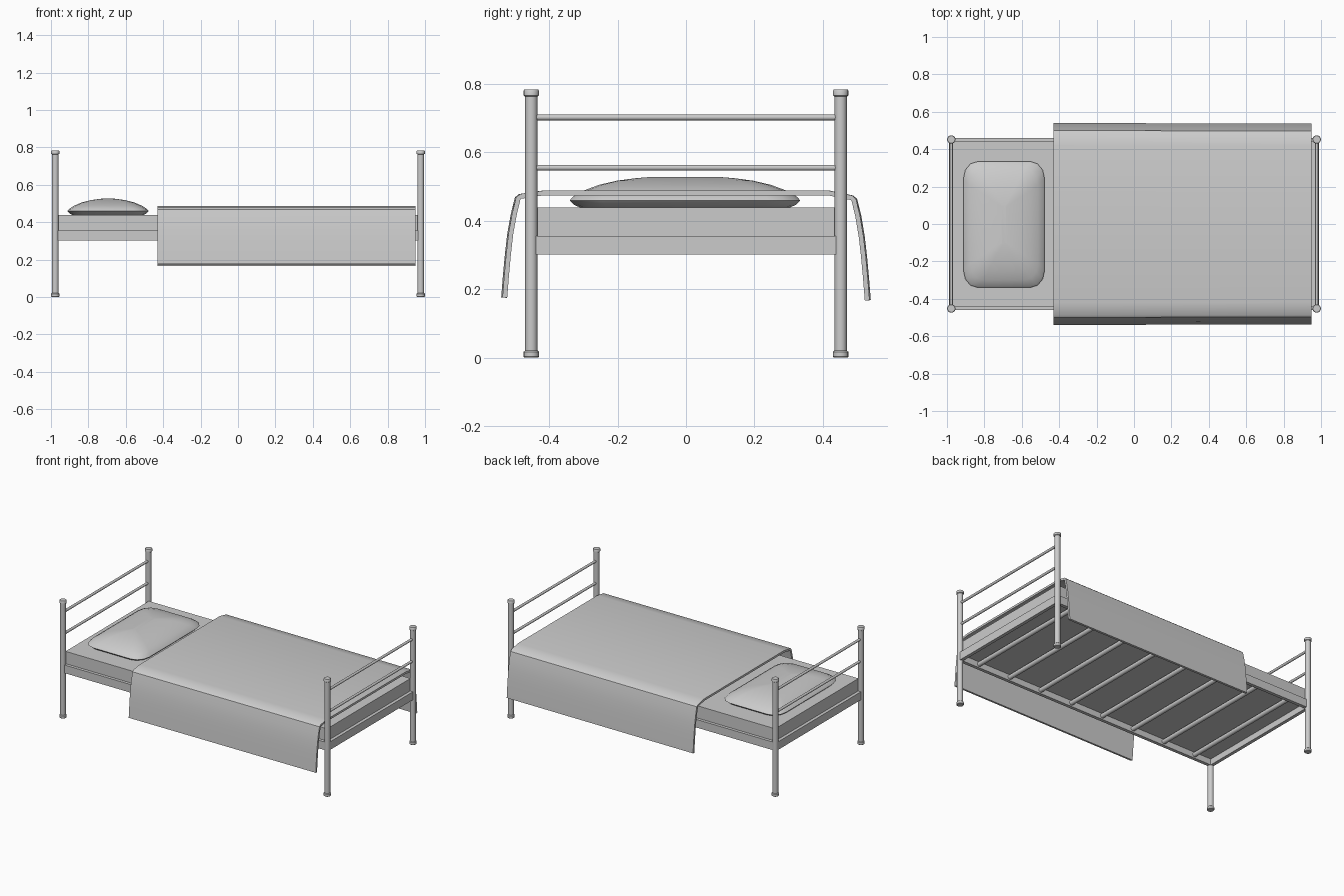
import bpy, bmesh, math
from mathutils import Vector

if "Cube" in bpy.data.objects:
    bpy.data.objects.remove(bpy.data.objects["Cube"])

PX, PY = 0.977, 0.452          # post centres


def finish(name, bm, smooth=True):
    bmesh.ops.recalc_face_normals(bm, faces=bm.faces)
    me = bpy.data.meshes.new(name)
    bm.to_mesh(me)
    bm.free()
    ob = bpy.data.objects.new(name, me)
    bpy.context.collection.objects.link(ob)
    if smooth:
        bpy.ops.object.select_all(action='DESELECT')
        ob.select_set(True)
        bpy.context.view_layer.objects.active = ob
        bpy.ops.object.shade_smooth_by_angle(angle=math.radians(35))
    return ob


def box(name, lo, hi):
    bm = bmesh.new()
    bmesh.ops.create_cube(bm, size=1)
    lo, hi = Vector(lo), Vector(hi)
    for v in bm.verts:
        v.co = (lo + hi) / 2 + v.co * (hi - lo)
    return finish(name, bm, False)


def loft(name, rings):
    """Skin closed rings of points and cap both ends."""
    bm = bmesh.new()
    loops = [[bm.verts.new(p) for p in r] for r in rings]
    n = len(loops[0])
    for a, b in zip(loops, loops[1:]):
        for i in range(n):
            j = (i + 1) % n
            bm.faces.new((a[i], a[j], b[j], b[i]))
    bm.faces.new(loops[0])
    bm.faces.new(loops[-1])
    return finish(name, bm)


def post(name, x, y):
    prof = [(0.020, 0), (0.0225, 0.003), (0.0225, 0.017), (0.018, 0.021),
            (0.018, 0.763), (0.0225, 0.766), (0.0225, 0.780), (0.020, 0.784)]
    loft(name, [[(x + r * math.cos(k * math.tau / 16),
                  y + r * math.sin(k * math.tau / 16), z) for k in range(16)]
                for r, z in prof])


def crossbar(name, x, z, r, half):
    loft(name, [[(x + r * math.cos(k * math.tau / 12), y,
                  z + r * math.sin(k * math.tau / 12)) for k in range(12)]
                for y in (-half, half)])


# Posts, end bars and end rails
for end, sx in (("head", -1), ("foot", 1)):
    for side, sy in (("front", -1), ("back", 1)):
        post(f"{end}_{side}_post", sx * PX, sy * PY)
    for label, z in (("lower", 0.555), ("upper", 0.702)):
        crossbar(f"{end}_{label}_bar", sx * PX, z, 0.0085, PY)
    xs = sorted((sx * 0.988, sx * 0.966))
    box(f"{end}_rail", (xs[0], -PY, 0.302), (xs[1], PY, 0.356))

# Side rails
for side, sy in (("front", -1), ("back", 1)):
    ys = sorted((sy * 0.460, sy * 0.438))
    box(f"{side}_side_rail", (-PX, ys[0], 0.302), (PX, ys[1], 0.356))

# Slat tubes
for i in range(8):
    crossbar(f"slat_{i + 1}", -0.84 + i * 0.24, 0.325, 0.015, 0.445)

# Mattress
box("mattress", (-0.967, -0.44, 0.342), (0.967, 0.44, 0.438))

# Pillow: stacked rounded-rectangle rings
def pillow_ring(inset, z):
    hx, hy = 0.217 - inset, 0.337 - inset * 1.15
    r = min(0.075, hx * 0.4)
    pts = []
    for q, (cx, cy) in enumerate(((1, 1), (-1, 1), (-1, -1), (1, -1))):
        for k in range(4):
            a = (q + k / 3) * math.pi / 2
            pts.append((-0.695 + cx * (hx - r) + r * math.cos(a),
                        -0.003 + cy * (hy - r * 1.2) + r * 1.2 * math.sin(a), z))
    return pts

loft("pillow", [pillow_ring(i, z) for i, z in (
    (0.030, 0.437), (0.012, 0.446), (0.0, 0.459), (0.008, 0.470), (0.035, 0.488),
    (0.075, 0.505), (0.120, 0.517), (0.165, 0.524), (0.205, 0.528))])

# Blanket: draped sheet with thickness
drape = [(0.523, 0.175), (0.526, 0.235), (0.522, 0.30), (0.513, 0.36), (0.504, 0.415),
         (0.492, 0.462), (0.476, 0.474), (0.42, 0.4865)]
drape = [(0.540, 0.172), (0.535, 0.235), (0.529, 0.30), (0.522, 0.36), (0.512, 0.415),
         (0.500, 0.464), (0.488, 0.474), (0.42, 0.488)]
outer = [(-y, z + 0.004) for y, z in drape] + [(y, z - 0.004 if z < 0.4 else z)
                                              for y, z in reversed(drape)]
outer = [(y, min(z, 0.488)) for y, z in outer]


def offset(pts, t):
    out = []
    for i, (y, z) in enumerate(pts):
        a, b = pts[max(i - 1, 0)], pts[min(i + 1, len(pts) - 1)]
        d = Vector((b[0] - a[0], b[1] - a[1])).normalized()
        out.append((y + d.y * t, z - d.x * t))
    return out


section = outer + offset(outer, 0.014)[::-1]
loft("blanket", [[(x, y * (1 - 0.005 * (x + 0.43)), z) for y, z in section]
                 for x in (-0.43, 0.03, 0.49, 0.95)])
